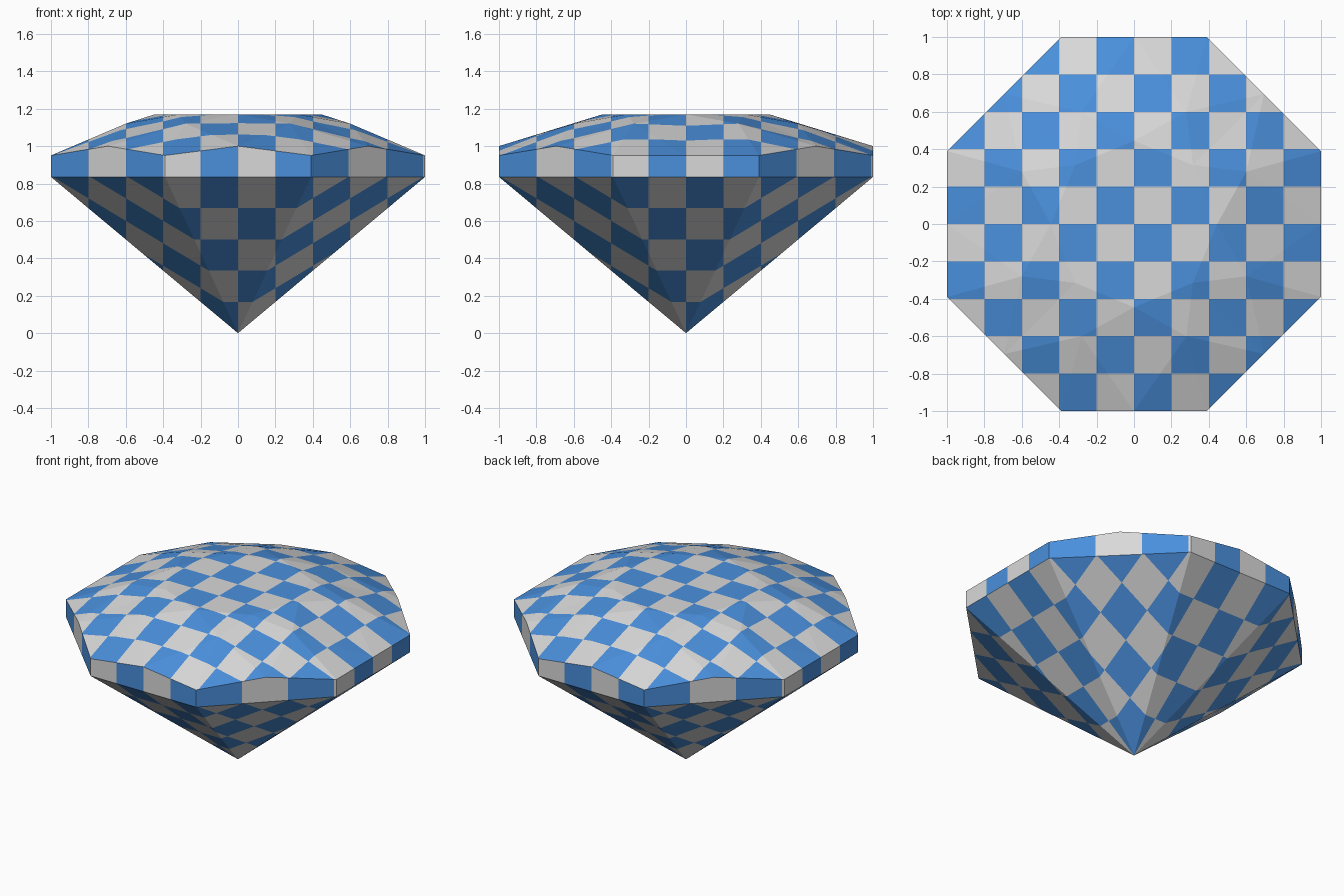
import bpy, bmesh, math
from mathutils import Vector

if "Cube" in bpy.data.objects:
    bpy.data.objects.remove(bpy.data.objects["Cube"])


def material(name, rgb):
    m = bpy.data.materials.new(name)
    m.diffuse_color = (*rgb, 1.0)
    m.use_nodes = True
    m.node_tree.nodes["Principled BSDF"].inputs["Base Color"].default_value = m.diffuse_color
    return m


def ring(bm, a, b, z):
    """Eight corners of a chamfered square: (a, b), (b, a), (-b, a) ..."""
    pts = [(a, b), (b, a), (-b, a), (-a, b), (-a, -b), (-b, -a), (b, -a), (a, -b)]
    return [bm.verts.new((x, y, z)) for x, y in pts]


bm = bmesh.new()
apex = bm.verts.new((0, 0, 0))
low = ring(bm, 1.0, 0.39, 0.835)      # girdle bottom
up = ring(bm, 1.0, 0.39, 0.95)        # girdle top corners
mid_crown = ring(bm, 0.6, 0.28, 1.12)
peaks, table = [], []
for k in range(8):
    c = (up[k].co + up[(k + 1) % 8].co) / 2
    if abs(c.x) < 0.9:                # rim rises mid-side, except on the two x sides
        c.z = 1.0
    peaks.append(bm.verts.new(c))
    a = math.radians(45 * (k + 1))
    table.append(bm.verts.new((0.445 * math.cos(a), 0.445 * math.sin(a), 1.17)))

# facets
for k in range(8):
    n = (k + 1) % 8
    bm.faces.new((apex, low[n], low[k]))                        # pavilion
    bm.faces.new((low[k], low[n], up[n], peaks[k], up[k]))      # girdle
    bm.faces.new((up[k], peaks[k], mid_crown[k]))               # rim triangles
    bm.faces.new((peaks[k], up[n], mid_crown[n]))
    bm.faces.new((mid_crown[k], peaks[k], table[k]))            # kites
    bm.faces.new((peaks[k], mid_crown[n], table[k]))
    bm.faces.new((table[k - 1], mid_crown[k], table[k]))        # star triangles
bm.faces.new(table)
bm.normal_update()

# cut the checker lines
for axis in (Vector((1, 0, 0)), Vector((0, 1, 0))):
    for i in range(-4, 5):
        bmesh.ops.bisect_plane(bm, geom=bm.verts[:] + bm.edges[:] + bm.faces[:],
                               dist=1e-5, plane_co=axis * (i * 0.2), plane_no=axis)
bm.normal_update()


# checker projected along the main direction of each facet, mirrored on far sides
def cell(v):
    return math.floor(v / 0.2)


for f in bm.faces:
    c, n = f.calc_center_median(), f.normal
    if abs(n.z) > 0.4:
        u, v = (c.x if n.z > 0 else -c.x), c.y
    else:
        d = abs(n.x) - abs(n.y)
        along_x = d > 0 if abs(d) > 0.1 else n.x * n.y < 0
        if along_x:
            u = c.y if n.x > 0 else -c.y
        else:
            u = c.x if n.y < 0 else -c.x
        v = 0.9
    f.material_index = (cell(u) + cell(v)) % 2

mesh = bpy.data.meshes.new("cut_gem")
bm.to_mesh(mesh)
bm.free()
mesh.materials.append(material("light_grey", (0.694, 0.694, 0.694)))
mesh.materials.append(material("sky_blue", (0.069, 0.279, 0.72)))
gem = bpy.data.objects.new("cut_gem", mesh)
bpy.context.collection.objects.link(gem)
